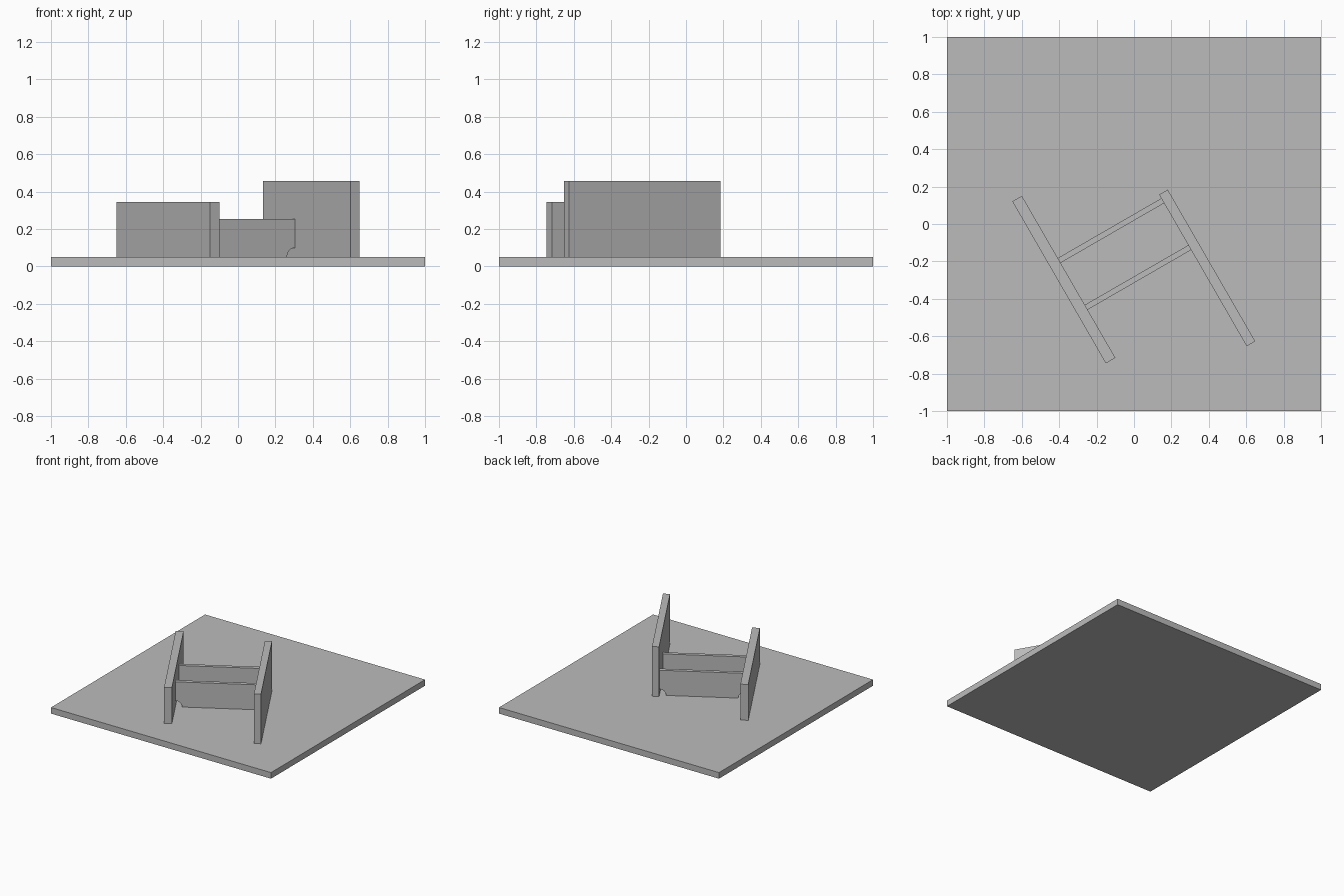
import bpy
import math
from mathutils import Matrix

if "Cube" in bpy.data.objects:
    bpy.data.objects.remove(bpy.data.objects["Cube"], do_unlink=True)

GREY = (0.5, 0.5, 0.5, 1)
grey = bpy.data.materials.new("plain_grey")
grey.use_nodes = True
grey.diffuse_color = GREY
grey.node_tree.nodes["Principled BSDF"].inputs["Base Color"].default_value = GREY

BASE_TOP = 0.05
TURN = Matrix.Rotation(math.radians(30), 4, "Z")  # the walls stand turned on the base


def extrude(name, profile, y0, y1, matrix):
    """Solid from an (x, z) outline, listed counter-clockwise from -y, spanning y0 to y1."""
    n = len(profile)
    verts = [(x, y, z) for y in (y0, y1) for x, z in profile]
    faces = [tuple(range(n)), tuple(reversed(range(n, 2 * n)))]
    faces += [(i, i + n, (i + 1) % n + n, (i + 1) % n) for i in range(n)]
    mesh = bpy.data.meshes.new(name)
    mesh.from_pydata(verts, [], faces)
    mesh.materials.append(grey)
    obj = bpy.data.objects.new(name, mesh)
    obj.matrix_world = matrix
    bpy.context.collection.objects.link(obj)


def box(name, x0, x1, y0, y1, z0, z1, matrix):
    extrude(name, [(x0, z0), (x1, z0), (x1, z1), (x0, z1)], y0, y1, matrix)


# Square base slab
box("base", -1, 1, -1, 1, 0, BASE_TOP, Matrix())

# Two long parallel walls, the left one taller
box("right_wall", -0.503, -0.444, -0.57, 0.43, BASE_TOP, 0.345, TURN)
box("left_wall", 0.195, 0.248, -0.867, 0.069, BASE_TOP, 0.458, TURN)

# Cross walls with a quarter-round notch in each lower corner
X0, X1, TOP, NOTCH, STEPS = -0.444, 0.195, 0.255, 0.05, 8
arc = [(NOTCH * math.cos(a), BASE_TOP + NOTCH * math.sin(a))
       for a in (math.pi / 2 * i / STEPS for i in range(STEPS + 1))]
outline = [(X0 + x, z) for x, z in reversed(arc)]
outline += [(X1 - x, z) for x, z in arc]
outline += [(X1, TOP), (X0, TOP)]
for name, y in (("front_cross_wall", -0.273), ("back_cross_wall", 0.016)):
    extrude(name, outline, y, y + 0.03, TURN)
